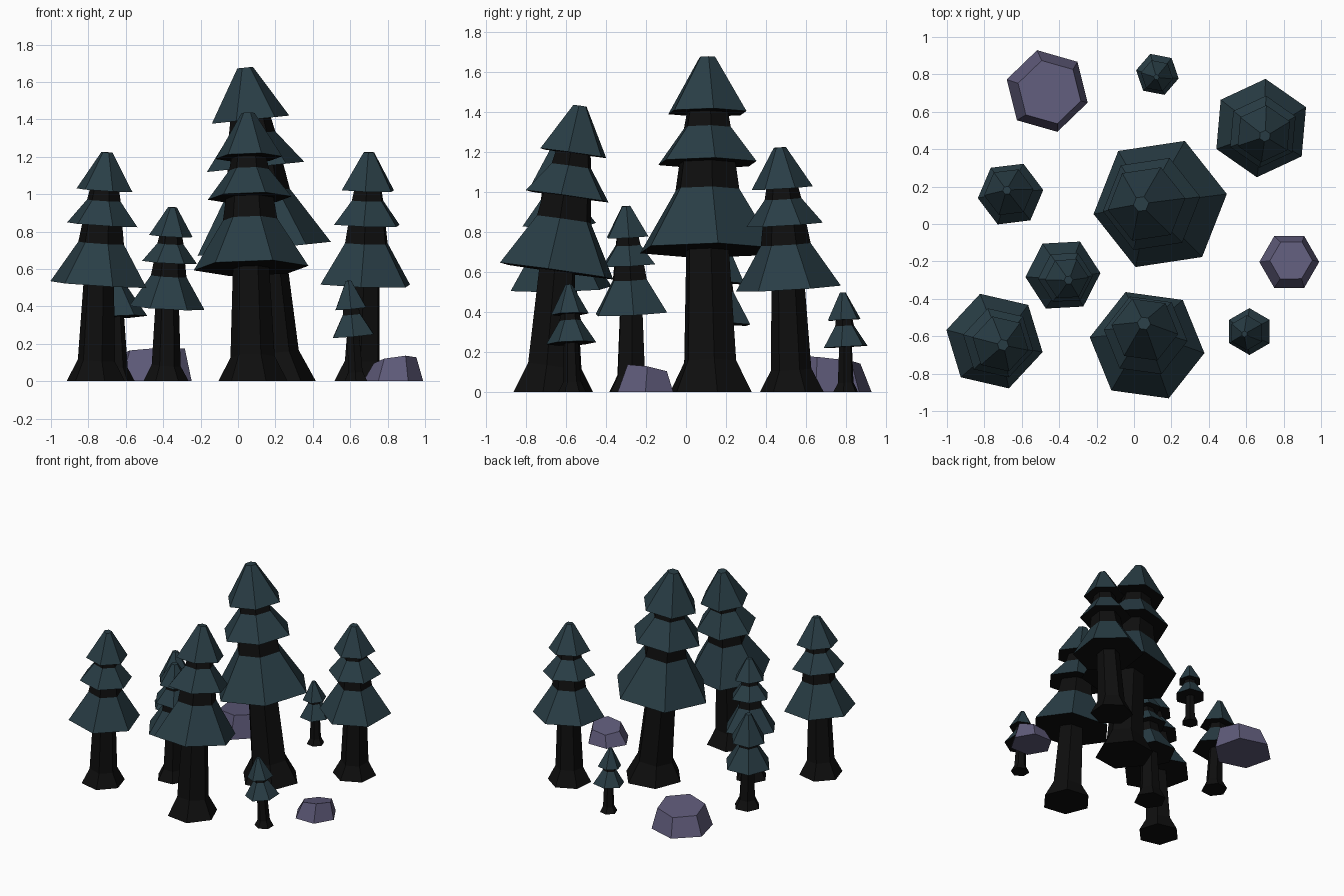
import bpy, bmesh, math
from mathutils import Vector

if "Cube" in bpy.data.objects:
    bpy.data.objects.remove(bpy.data.objects["Cube"])


def material(name, rgb):
    m = bpy.data.materials.new(name)
    m.diffuse_color = (*rgb, 1)
    m.use_nodes = True
    m.node_tree.nodes["Principled BSDF"].inputs["Base Color"].default_value = m.diffuse_color
    return m


BARK = material("dark bark", (0.0045, 0.0045, 0.0045))
NEEDLE = material("deep teal needles", (0.022, 0.047, 0.060))
STONE = material("violet stone", (0.112, 0.102, 0.19))


def loft(name, rings, rot, mats, wall_mats=None, base_mat=0):
    """Six-sided loft; each ring is (centre, radius, normal)."""
    bm = bmesh.new()
    loops = []
    for c, r, n in rings:
        q = Vector((0, 0, 1)).rotation_difference(Vector(n))
        loop = []
        for i in range(6):
            a = math.radians(rot + 60 * i)
            loop.append(bm.verts.new(Vector(c) + q @ Vector((r * math.cos(a), r * math.sin(a), 0))))
        loops.append(loop)
    bm.faces.new(loops[0][::-1]).material_index = base_mat
    for k in range(len(loops) - 1):
        lo, hi = loops[k], loops[k + 1]
        for i in range(6):
            j = (i + 1) % 6
            f = bm.faces.new((lo[i], lo[j], hi[j], hi[i]))
            f.material_index = wall_mats[k] if wall_mats else 0
    top = bm.faces.new(loops[-1])
    top.material_index = wall_mats[-1] if wall_mats else 0
    me = bpy.data.meshes.new(name)
    bm.to_mesh(me)
    bm.free()
    ob = bpy.data.objects.new(name, me)
    bpy.context.collection.objects.link(ob)
    for m in mats:
        me.materials.append(m)
    return ob


# tiers as fractions of tree height: bottom z, bottom r, needle top z, top r, dark neck end z
TALL = [(0.42, 0.215, 0.60, 0.102, 0.70),
        (0.68, 0.157, 0.785, 0.075, 0.84),
        (0.83, 0.125, 0.995, 0.025, None)]
SMALL = [(0.45, 0.232, 0.66, 0.10, 0.74),
         (0.72, 0.175, 0.995, 0.03, None)]


def tree(name, h, base, skirt, tip, rot, tiers):
    z0 = tiers[0][0]
    b, s, t = Vector((*base, 0)), Vector((*skirt, z0 * h)), Vector((*tip, h))
    lean = (t - s).normalized()

    def axis(f):
        if f < z0:
            return b.lerp(s, f / z0)
        return s.lerp(t, (f - z0) / (1 - z0))

    # trunk with flared foot
    loft(name + "_trunk", [(axis(0), 0.13 * h, (0, 0, 1)),
                           (axis(0.09), 0.083 * h, lean),
                           (axis(z0 + 0.03), 0.067 * h, lean)], rot, [BARK])
    # needle skirts with dark undersides and necks
    for i, (zb, rb, zt, rt, zn) in enumerate(tiers):
        rings = [(axis(zb), rb * h, lean), (axis(zt), rt * h, lean)]
        walls = [0, 0]
        if zn:
            rings.append((axis(zn), rt * h * 0.85, lean))
            walls = [0, 1, 1]
        loft(f"{name}_needles_{i + 1}", rings, rot, [NEEDLE, BARK], walls, 1)


tree("tallest_tree", 1.685, (0.20, 0.125), (0.14, 0.107), (0.037, 0.107), 8.5, TALL)
tree("front_tree", 1.44, (0.08, -0.69), (0.07, -0.648), (0.053, -0.53), -8, TALL)
tree("left_tree", 1.23, (-0.76, -0.62), (-0.746, -0.626), (-0.70, -0.647), -13, TALL)
tree("right_tree", 1.23, (0.66, 0.53), (0.68, 0.513), (0.70, 0.47), 25, TALL)
tree("middle_tree", 0.935, (-0.385, -0.275), (-0.38, -0.273), (-0.35, -0.30), 3, TALL)
tree("back_left_tree", 0.76, (-0.65, 0.155), (-0.66, 0.16), (-0.68, 0.18), 7, SMALL)
tree("front_sapling", 0.54, (0.63, -0.57), (0.617, -0.575), (0.59, -0.588), 30, SMALL)
tree("back_sapling", 0.50, (0.125, 0.80), (0.125, 0.80), (0.12, 0.785), -11, SMALL)

# rocks
loft("large_rock", [((-0.464, 0.711, 0), 0.225, (0, 0, 1)),
                    ((-0.452, 0.705, 0.16), 0.175, (-0.06, 0.1, 1))], -16, [STONE])
loft("small_rock", [((0.83, -0.203, 0), 0.16, (0, 0, 1)),
                    ((0.84, -0.195, 0.112), 0.115, (-0.14, 0.17, 1))], 0, [STONE])
